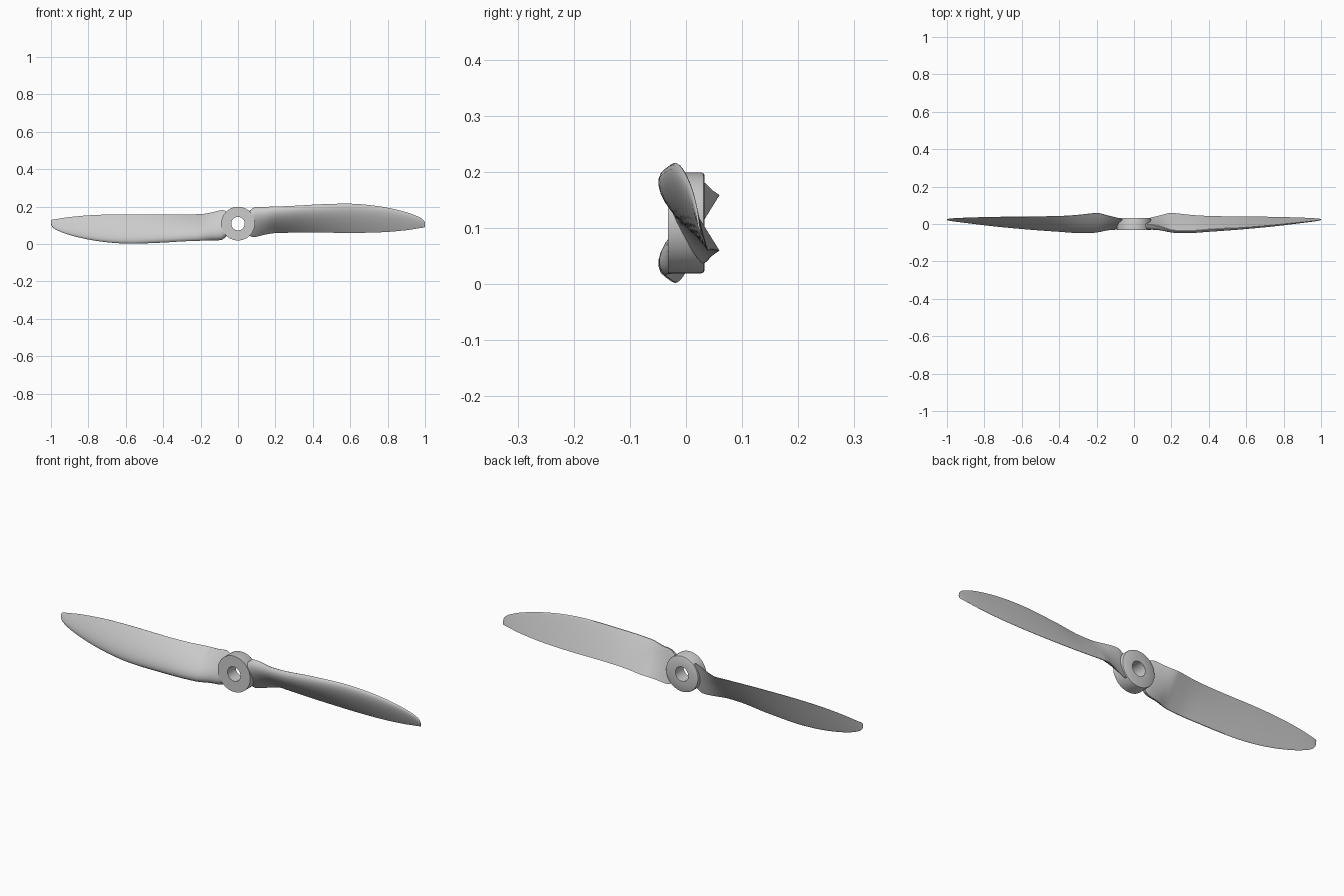
import bpy, bmesh, math

if "Cube" in bpy.data.objects:
    bpy.data.objects.remove(bpy.data.objects["Cube"])

ZC = 0.109          # height of the shaft axis
N = 14              # points per side of the aerofoil section

# Blade stations: x, leading edge (y, z), trailing edge (y, z), thickness
STATIONS = [
    (0.05, 0.000, 0.165, 0.020, 0.055, 0.030),
    (0.07, -0.002, 0.185, 0.028, 0.040, 0.035),
    (0.09, -0.004, 0.197, 0.034, 0.038, 0.036),
    (0.14, -0.013, 0.199, 0.046, 0.050, 0.036),
    (0.19, -0.030, 0.201, 0.059, 0.059, 0.034),
    (0.22, -0.035, 0.202, 0.058, 0.060, 0.033),
    (0.30, -0.037, 0.205, 0.049, 0.062, 0.030),
    (0.40, -0.029, 0.211, 0.043, 0.062, 0.028),
    (0.50, -0.023, 0.215, 0.041, 0.061, 0.025),
    (0.60, -0.016, 0.216, 0.040, 0.060, 0.022),
    (0.70, -0.008, 0.209, 0.039, 0.061, 0.019),
    (0.80, 0.001, 0.194, 0.037, 0.065, 0.015),
    (0.90, 0.011, 0.170, 0.034, 0.074, 0.010),
    (0.96, 0.017, 0.148, 0.031, 0.083, 0.007),
    (0.985, 0.020, 0.134, 0.029, 0.087, 0.005),
    (0.996, 0.022, 0.122, 0.027, 0.089, 0.004),
    (1.00, 0.023, 0.110, 0.026, 0.092, 0.003),
]


def spline(keys, sub=4):
    """Catmull-Rom interpolation through the stations."""
    out = []
    for i in range(len(keys) - 1):
        a, b = keys[max(i - 1, 0)], keys[i]
        c, d = keys[i + 1], keys[min(i + 2, len(keys) - 1)]
        for k in range(sub):
            t = k / sub
            row = []
            for p, q, r, s, xp, xq, xr, xs in zip(a, b, c, d, *[[v[0]] * 6 for v in (a, b, c, d)]):
                h = xr - xq
                m0 = (r - p) / (xr - xp) * h
                m1 = (s - q) / (xs - xq) * h
                row.append((2*t**3 - 3*t*t + 1) * q + (t**3 - 2*t*t + t) * m0
                           + (3*t*t - 2*t**3) * r + (t**3 - t*t) * m1)
            out.append(row)
    out.append(list(keys[-1]))
    return out


def section(x, ly, lz, ty, tz, th):
    """Flat-backed aerofoil, convex towards the front."""
    dy, dz = ty - ly, tz - lz
    length = math.hypot(dy, dz)
    ny, nz = dz / length, -dy / length
    pts = []

    def add(s, h):
        pts.append((x, ly + dy * s + ny * h, lz + dz * s + nz * h))
    ss = [(1 - math.cos(math.pi * i / N)) / 2 for i in range(N + 1)]
    for s in reversed(ss):
        f = (1.4845*math.sqrt(s) - 0.63*s - 1.758*s*s + 1.4215*s**3 - 0.5075*s**4) / 0.5
        add(s, th * (0.95 * f + 0.05))
    for s in ss[1:]:
        add(s, th * 0.10 * (s - math.sqrt(s)) * 2)
    return pts


def mesh_object(name, bm):
    bmesh.ops.recalc_face_normals(bm, faces=bm.faces)
    me = bpy.data.meshes.new(name)
    bm.to_mesh(me)
    bm.free()
    ob = bpy.data.objects.new(name, me)
    bpy.context.collection.objects.link(ob)
    bpy.ops.object.select_all(action='DESELECT')
    ob.select_set(True)
    bpy.context.view_layer.objects.active = ob
    bpy.ops.object.shade_smooth_by_angle(angle=math.radians(35))
    return ob


def loft(bm, rings, closed=False):
    loops = [[bm.verts.new(p) for p in r] for r in rings]
    pairs = list(zip(loops, loops[1:])) + ([(loops[-1], loops[0])] if closed else [])
    for a, b in pairs:
        for i in range(len(a)):
            j = (i + 1) % len(a)
            bm.faces.new((a[i], a[j], b[j], b[i]))
    if not closed:
        bm.faces.new(loops[0])
        bm.faces.new(loops[-1])


# Two blades, the second turned half a revolution about the shaft
for name, sign in (("right_blade", 1), ("left_blade", -1)):
    bm = bmesh.new()
    loft(bm, [[(sign * x, y, ZC + sign * (z - ZC)) for x, y, z in section(*st)]
              for st in spline(STATIONS)])
    mesh_object(name, bm)

# Hub ring with a shaft bore and slightly softened rear rim
PROFILE = [(0.036, -0.032), (0.090, -0.032), (0.090, 0.027),
           (0.0885, 0.031), (0.085, 0.033), (0.036, 0.033)]
SEG = 64
bm = bmesh.new()
loft(bm, [[(r * math.cos(2*math.pi*k/SEG), y, ZC + r * math.sin(2*math.pi*k/SEG))
           for r, y in PROFILE] for k in range(SEG)], closed=True)
mesh_object("hub", bm)
